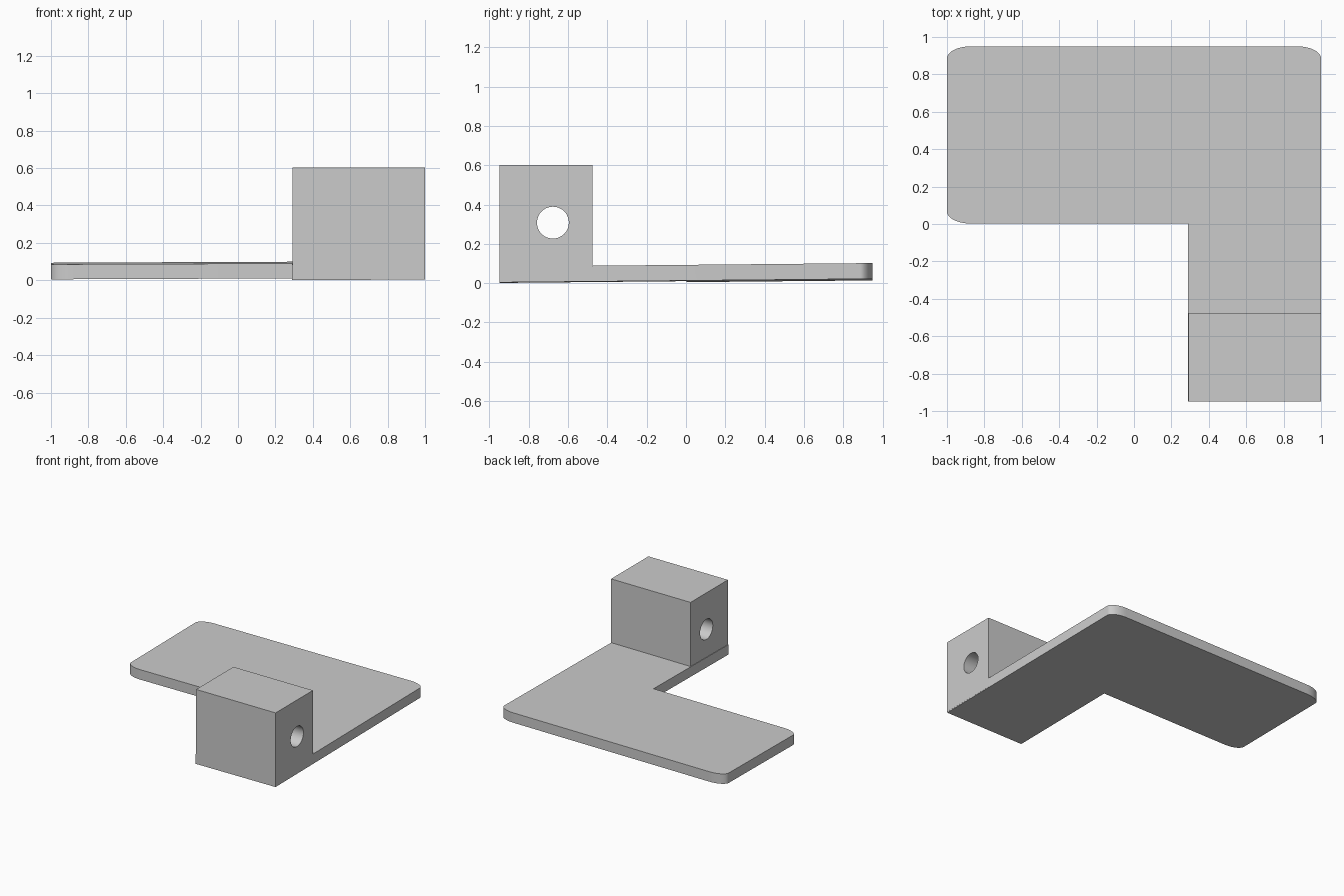
import bpy, bmesh
from math import sin, cos, pi, radians

if "Cube" in bpy.data.objects:
    bpy.data.objects.remove(bpy.data.objects["Cube"])


def corner(cx, cy, start, rx=0.13, ry=0.065, steps=12):
    """Quarter-ellipse points for a rounded corner."""
    angles = [start + pi / 2 * i / steps for i in range(steps + 1)]
    return [(cx + rx * cos(a), cy + ry * sin(a)) for a in angles]


def underside(x, y):
    """Slightly sloping underside of the plate."""
    return 0.0086 + 0.004 * x + 0.0095 * y + 0.0005


def finish(obj):
    bpy.ops.object.select_all(action='DESELECT')
    obj.select_set(True)
    bpy.context.view_layer.objects.active = obj
    bpy.ops.object.shade_smooth_by_angle(angle=radians(30))


# L-shaped base plate: wide panel with rounded corners plus a square-cut arm
outline = [(0.288, -0.949), (0.999, -0.949)]
outline += corner(0.87, 0.885, 0)
outline += corner(-0.87, 0.885, pi / 2)
outline += corner(-0.87, 0.067, pi)
outline += [(0.288, 0.002)]

bm = bmesh.new()
face = bm.faces.new([bm.verts.new((x, y, underside(x, y))) for x, y in outline])
top = bmesh.ops.extrude_face_region(bm, geom=[face])["geom"]
bmesh.ops.translate(bm, vec=(0, 0, 0.08),
                    verts=[v for v in top if isinstance(v, bmesh.types.BMVert)])
bmesh.ops.recalc_face_normals(bm, faces=bm.faces)
mesh = bpy.data.meshes.new("base_plate")
bm.to_mesh(mesh)
bm.free()
plate = bpy.data.objects.new("base_plate", mesh)
bpy.context.collection.objects.link(plate)
finish(plate)

# Mounting block at the end of the arm
x0, x1, y0, y1, z0, z1 = 0.292, 1.0, -0.95, -0.475, 0.012, 0.602
bpy.ops.mesh.primitive_cube_add(
    size=1, location=((x0 + x1) / 2, (y0 + y1) / 2, (z0 + z1) / 2))
block = bpy.context.object
block.name = "mounting_block"
block.scale = (x1 - x0, y1 - y0, z1 - z0)
bpy.ops.object.transform_apply(location=True, rotation=True, scale=True)

# Cross hole through the block
bpy.ops.mesh.primitive_cylinder_add(
    vertices=48, radius=0.081, depth=1.2,
    location=(0.65, -0.677, 0.308), rotation=(0, pi / 2, 0))
cutter = bpy.context.object
cutter.name = "hole_cutter"
cutter.hide_render = True
cut = block.modifiers.new("cross_hole", 'BOOLEAN')
cut.operation = 'DIFFERENCE'
cut.solver = 'EXACT'
cut.object = cutter
bpy.context.view_layer.objects.active = block
bpy.ops.object.modifier_apply(modifier=cut.name)
bpy.data.objects.remove(cutter)
finish(block)
